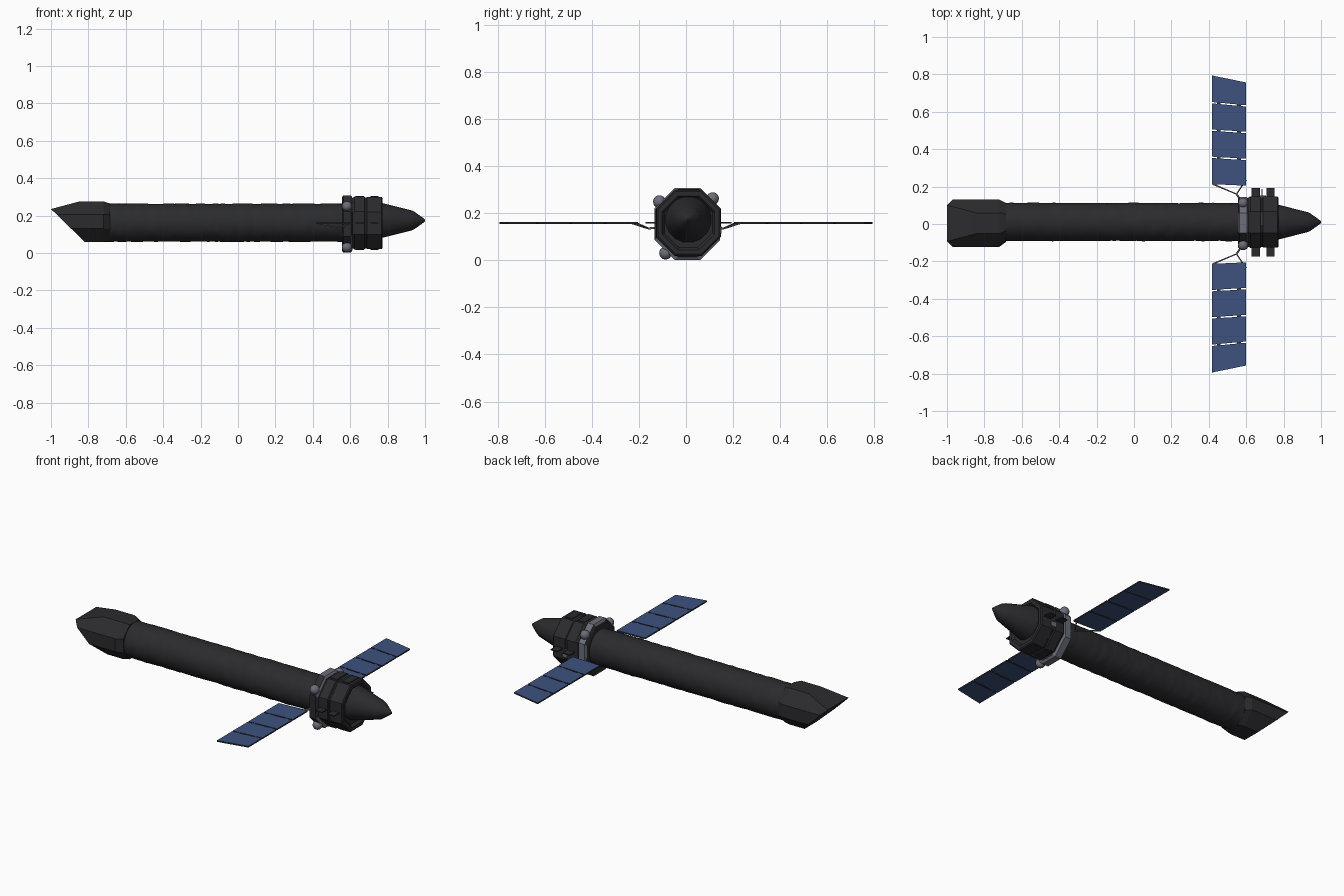
import bpy, bmesh, math
from mathutils import Vector, noise

if "Cube" in bpy.data.objects:
    bpy.data.objects.remove(bpy.data.objects["Cube"])


def material(name, rgb):
    m = bpy.data.materials.new(name)
    m.diffuse_color = (*rgb, 1)
    m.use_nodes = True
    m.node_tree.nodes["Principled BSDF"].inputs["Base Color"].default_value = m.diffuse_color
    return m


BLACK = material("black foil", (0.024, 0.024, 0.028))
BLUE = material("solar blue", (0.047, 0.085, 0.21))
GREY = material("equipment grey", (0.15, 0.155, 0.19))


def finish(name, bm, mats, smooth=None, rule=None):
    bmesh.ops.recalc_face_normals(bm, faces=bm.faces)
    bm.normal_update()
    for f in bm.faces:
        f.smooth = smooth is not None
        if rule:
            f.material_index = rule(f)
    me = bpy.data.meshes.new(name)
    bm.to_mesh(me)
    bm.free()
    if smooth is not None:
        me.set_sharp_from_angle(angle=math.radians(smooth))
    for m in mats:
        me.materials.append(m)
    ob = bpy.data.objects.new(name, me)
    bpy.context.collection.objects.link(ob)
    return ob


def loft(rings):
    bm = bmesh.new()
    vs = [[bm.verts.new(p) for p in r] for r in rings]
    n = len(vs[0])
    for a, b in zip(vs, vs[1:]):
        for i in range(n):
            bm.faces.new((a[i], a[(i + 1) % n], b[(i + 1) % n], b[i]))
    bm.faces.new(vs[0])
    bm.faces.new(vs[-1])
    return bm


def octagon(x, cy, cz, hy, hz, c):
    pts = [(hy, hz - c), (hy - c, hz), (c - hy, hz), (-hy, hz - c),
           (-hy, c - hz), (c - hy, -hz), (hy - c, -hz), (hy, c - hz)]
    return [(x, cy + y, cz + z) for y, z in pts]


def circle(x, cy, cz, r, n):
    return [(x, cy + r * math.cos(math.tau * (i + .5) / n),
             cz + r * math.sin(math.tau * (i + .5) / n)) for i in range(n)]


def box(name, centre, size, mat):
    bm = bmesh.new()
    bmesh.ops.create_cube(bm, size=1)
    for v in bm.verts:
        v.co = Vector(v.co[i] * size[i] + centre[i] for i in range(3))
    return finish(name, bm, [mat])


def rod(name, path, r, mat):
    cu = bpy.data.curves.new(name, 'CURVE')
    cu.dimensions = '3D'
    cu.bevel_depth = r
    cu.bevel_resolution = 1
    cu.use_fill_caps = True
    sp = cu.splines.new('POLY')
    sp.points.add(len(path) - 1)
    for p, q in zip(sp.points, path):
        p.co = (*q, 1)
    cu.materials.append(mat)
    ob = bpy.data.objects.new(name, cu)
    bpy.context.collection.objects.link(ob)


# Long telescope tube wrapped in wrinkled foil
rings = []
for k in range(111):
    x = -0.75 + 1.33 * k / 110
    ring = []
    for _, y, z in circle(x, 0, 0, 1, 40):
        wob = noise.noise(Vector((x * 22, y * 1.6, z * 1.6)))
        band = noise.noise(Vector((x * 45 + y * 2, 7.3, z * 0.6)))
        r = 0.102 + 0.0025 * wob + 0.0015 * band
        ring.append((x, 0.011 + r * y, 0.162 + r * z))
    rings.append(ring)
finish("telescope_tube", loft(rings), [BLACK], 40)

# Sunshade: chamfered box cut by a long slant and a short upper bevel
bm = loft([octagon(-1.1, 0.004, 0.168, 0.126, 0.108, 0.07),
           octagon(-0.72, 0.004, 0.168, 0.126, 0.108, 0.07),
           octagon(-0.685, 0.008, 0.163, 0.104, 0.102, 0.06)])
bmesh.ops.recalc_face_normals(bm, faces=bm.faces)
tip = Vector((-1, 0, 0.235))
for normal in ((-0.175, 0, -0.18), (-0.04, 0, 0.15)):
    res = bmesh.ops.bisect_plane(bm, geom=bm.verts[:] + bm.edges[:] + bm.faces[:],
                                 plane_co=tip, plane_no=normal, clear_outer=True)
    edges = [e for e in res["geom_cut"] if isinstance(e, bmesh.types.BMEdge)]
    bmesh.ops.holes_fill(bm, edges=edges, sides=0)
finish("sunshade", bm, [BLACK])

# Equipment ring: grey except the faces towards the front and the ends
bm = loft([octagon(x, 0.006, 0.155, 0.139 - d, 0.153 - d, 0.085)
           for x, d in ((0.555, 0.012), (0.563, 0), (0.603, 0), (0.612, 0.012))])
finish("equipment_ring", bm, [BLACK, GREY],
       rule=lambda f: int(abs(f.normal.x) < 0.9 and f.normal.y > -0.5))

# Octagonal spacecraft body with a groove and a recessed rear end
steps = ((0.61, 0.008), (0.622, 0), (0.676, 0), (0.68, 0.006), (0.687, 0.006), (0.691, 0.002),
         (0.768, 0.002), (0.773, 0.008), (0.773, 0.026), (0.757, 0.036))
finish("spacecraft_body", loft([octagon(x, 0.01, 0.16, 0.138 - d, 0.141 - d, 0.08 - d * 0.5)
                                for x, d in steps]), [BLACK])

# Raised foil panels and small grey fittings on the body
for x in (0.65, 0.73):
    box("top_foil_panel", (x, 0.01, 0.3), (0.045, 0.09, 0.008), BLACK)
    box("bottom_foil_panel", (x, 0.01, 0.02), (0.045, 0.09, 0.008), BLACK)
    for y in (-0.128, 0.148):
        box("side_foil_panel", (x, y, 0.16), (0.045, 0.09, 0.006), BLACK)
box("top_seam_strip", (0.684, 0.03, 0.297), (0.005, 0.07, 0.005), GREY)
box("back_seam_strip", (0.684, 0.143, 0.16), (0.005, 0.09, 0.006), GREY)
box("back_fitting", (0.69, 0.148, 0.13), (0.03, 0.008, 0.03), GREY)

# Rear cone
finish("rear_cone", loft([circle(x, 0.01, 0.174, r, 16) for x, r in
                          ((0.75, 0.1), (0.775, 0.094), (0.93, 0.054), (0.945, 0.046),
                           (0.985, 0.017), (1.0, 0.005))]), [BLACK], 30)

# Round tanks on the ring
for y, z in ((-0.113, 0.25), (0.113, 0.263), (-0.087, 0.031)):
    bm = bmesh.new()
    bmesh.ops.create_uvsphere(bm, u_segments=16, v_segments=10, radius=0.027)
    bmesh.ops.translate(bm, verts=bm.verts, vec=(0.583, y, z))
    finish("round_tank", bm, [GREY], 60)

# Solar wings: four slanted panels a side, seam hinges and a forked strut
seams = ((0.213, 0.353, 0.205, 0.341), (0.360, 0.498, 0.349, 0.486),
         (0.505, 0.645, 0.494, 0.628), (0.652, 0.794, 0.635, 0.757))
for s in (-1, 1):
    for a, b, c, d in seams:
        outline = ((0.417, a), (0.417, b), (0.598, d), (0.598, c))
        bm = loft([[(x, s * y, z) for x, y in outline] for z in (0.156, 0.164)])
        finish("solar_panel", bm, [BLACK, BLUE],
               rule=lambda f: int(abs(f.normal.z) > 0.5))
    for a, b, c, d in seams[:3]:
        for t in (0.2, 0.8):
            y = b + (d - b) * t + 0.0035
            box("panel_hinge", (0.417 + 0.181 * t, s * y, 0.16), (0.02, 0.012, 0.006), BLACK)
    knee = (0.548, s * 0.16, 0.136)
    rod("wing_fork", [(0.42, s * 0.214, 0.16), knee, (0.598, s * 0.235, 0.16)], 0.004, GREY)
    rod("wing_arm", [knee, (0.575, s * 0.12, 0.14)], 0.005, GREY)
